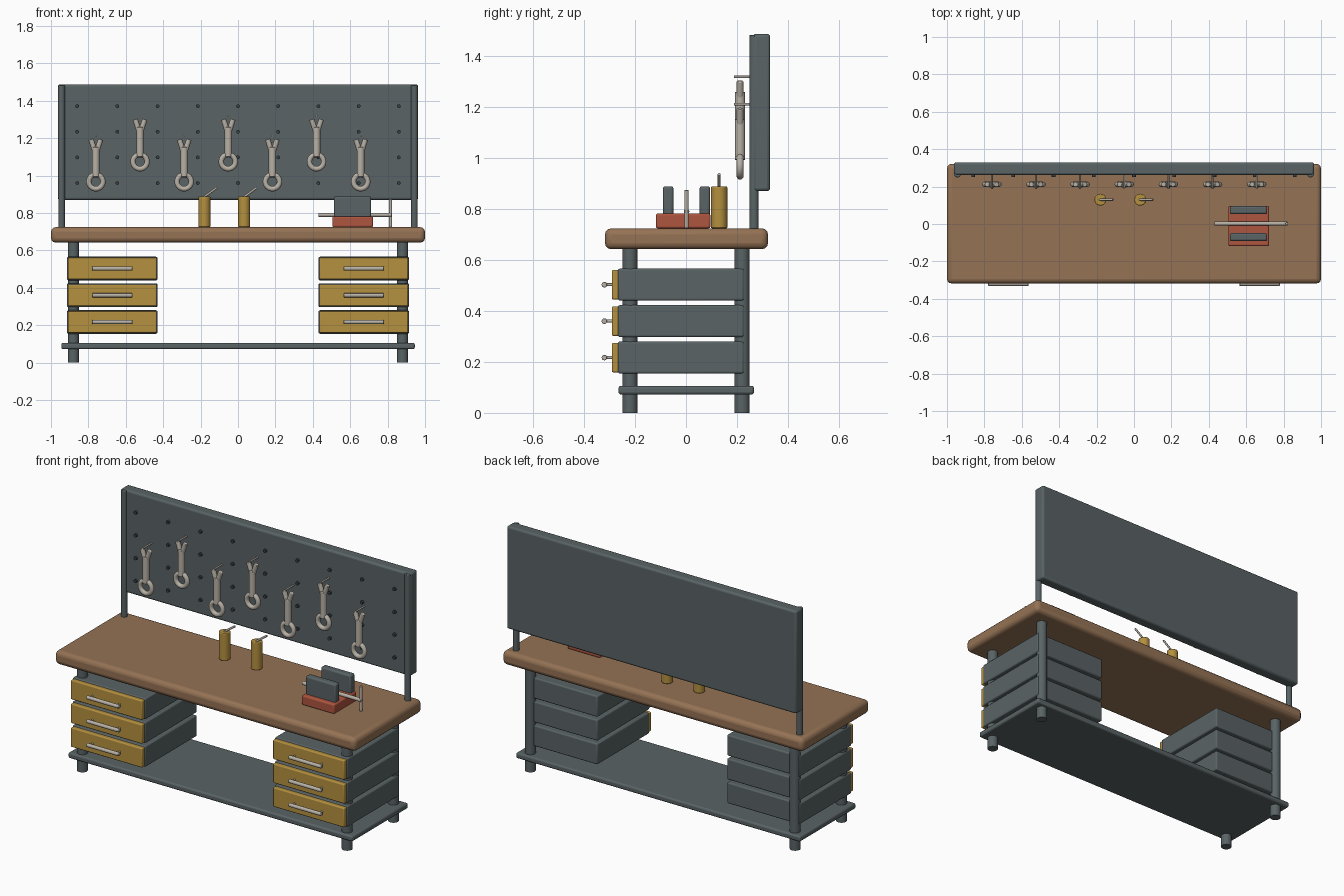
import bpy
from math import pi
from mathutils import Vector

if "Cube" in bpy.data.objects:
    bpy.data.objects.remove(bpy.data.objects["Cube"])


def material(name, rgb):
    m = bpy.data.materials.new(name)
    m.diffuse_color = (*rgb, 1)
    m.use_nodes = True
    m.node_tree.nodes["Principled BSDF"].inputs["Base Color"].default_value = m.diffuse_color
    return m


SLATE = material("slate_paint", (0.10, 0.125, 0.13))
HOLE = material("dark_hole", (0.04, 0.05, 0.055))
WOOD = material("wood", (0.30, 0.17, 0.09))
YELLOW = material("yellow_paint", (0.46, 0.28, 0.05))
RED = material("red_paint", (0.42, 0.09, 0.05))
METAL = material("metal", (0.48, 0.44, 0.38))


def finish(ob, name, mat, bevel=0.0, segments=3):
    ob.name = name
    ob.data.materials.append(mat)
    if bevel:
        mod = ob.modifiers.new("bevel", 'BEVEL')
        mod.width, mod.segments = bevel, segments
        mod.limit_method = 'ANGLE'
    bpy.ops.object.shade_smooth_by_angle(angle=0.6)
    return ob


def box(name, lo, hi, mat, bevel=0.008):
    lo, hi = Vector(lo), Vector(hi)
    bpy.ops.mesh.primitive_cube_add(size=1, location=(lo + hi) / 2)
    ob = bpy.context.object
    ob.scale = hi - lo
    bpy.ops.object.transform_apply(location=False, rotation=False, scale=True)
    return finish(ob, name, mat, bevel)


def rod(name, a, b, r, mat, bevel=0.0, sides=24):
    a, b = Vector(a), Vector(b)
    d = b - a
    bpy.ops.mesh.primitive_cylinder_add(
        vertices=sides, radius=r, depth=d.length, location=(a + b) / 2,
        rotation=d.to_track_quat('Z', 'Y').to_euler())
    return finish(bpy.context.object, name, mat, bevel, 2)


# Bench top and lower shelf
box("bench_top", (-1, -0.318, 0.642), (1, 0.322, 0.724), WOOD, 0.025)
box("lower_shelf", (-0.945, -0.265, 0.072), (0.945, 0.267, 0.106), SLATE, 0.01)

for side, s in (("left", -1), ("right", 1)):
    # Legs and pegboard posts
    for end, y in (("front", -0.22), ("back", 0.22)):
        rod(f"{end}_{side}_leg", (s * 0.88, y, 0), (s * 0.88, y, 0.66), 0.03, SLATE)
    rod(f"{side}_board_post", (s * 0.943, 0.267, 0.70), (s * 0.943, 0.267, 1.483),
        0.018, SLATE, 0.003)
    # Drawer stacks
    cx = s * 0.672
    for i, z in enumerate((0.217, 0.36, 0.503)):
        n = f"{side}_drawer_{i + 1}"
        box(n + "_body", (cx - 0.242, -0.267, z - 0.063), (cx + 0.242, 0.227, z + 0.063),
            SLATE, 0.008)
        box(n + "_front", (cx - 0.237, -0.291, z - 0.058), (cx + 0.237, -0.262, z + 0.058),
            YELLOW, 0.006)
        rod(n + "_handle", (cx - 0.108, -0.32, z), (cx + 0.108, -0.32, z), 0.011,
            METAL, 0.003, 16)
        for k in (-1, 1):
            x = cx + k * 0.09
            rod(n + "_handle_stem", (x, -0.32, z), (x, -0.285, z), 0.006, METAL, 0, 12)

# Pegboard with rows of peg dots
box("pegboard", (-0.963, 0.262, 0.87), (0.963, 0.33, 1.487), SLATE, 0.012)
for i in range(9):
    for j in range(4):
        x, z = -0.86 + i * 0.215, 0.96 + j * 0.137
        rod("peg_hole", (x, 0.25, z), (x, 0.27, z), 0.01, HOLE, 0, 12)

# Hanging wrenches on hooks
for i in range(7):
    x, y = -0.76 + i * 0.236, 0.212
    z = 0.967 + (0.107 if i % 2 else 0)
    bpy.ops.mesh.primitive_torus_add(
        major_radius=0.038, minor_radius=0.014, major_segments=32, minor_segments=12,
        location=(x, y, z), rotation=(pi / 2, 0, 0))
    finish(bpy.context.object, "wrench_ring", METAL)
    rod("wrench_shaft", (x, y, z + 0.025), (x, y, z + 0.185), 0.02, METAL, 0.003)
    for k in (-1, 1):
        rod("wrench_jaw", (x + k * 0.006, y, z + 0.165), (x + k * 0.026, y, z + 0.227),
            0.014, METAL, 0.003, 16)
    rod("wrench_hook", (x, 0.188, z + 0.244), (x, 0.27, z + 0.244), 0.005, METAL, 0, 12)

# Two bench canisters with slanted spouts
for x in (-0.18, 0.033):
    rod("canister", (x, 0.13, 0.724), (x, 0.13, 0.888), 0.032, YELLOW, 0.004)
    rod("canister_spout", (x - 0.008, 0.13, 0.88), (x + 0.068, 0.13, 0.936), 0.006,
        METAL, 0, 12)

# Vise
box("vise_base", (0.505, -0.118, 0.724), (0.722, 0.096, 0.782), RED, 0.008)
for n, y in (("front", -0.07), ("back", 0.074)):
    box(f"vise_{n}_jaw", (0.512, y - 0.021, 0.765), (0.712, y + 0.021, 0.889), SLATE, 0.01)
rod("vise_screw", (0.43, 0.002, 0.79), (0.822, 0.002, 0.79), 0.011, METAL, 0.002, 16)
rod("vise_lever", (0.816, 0.002, 0.725), (0.816, 0.002, 0.874), 0.008, METAL, 0.002, 16)
